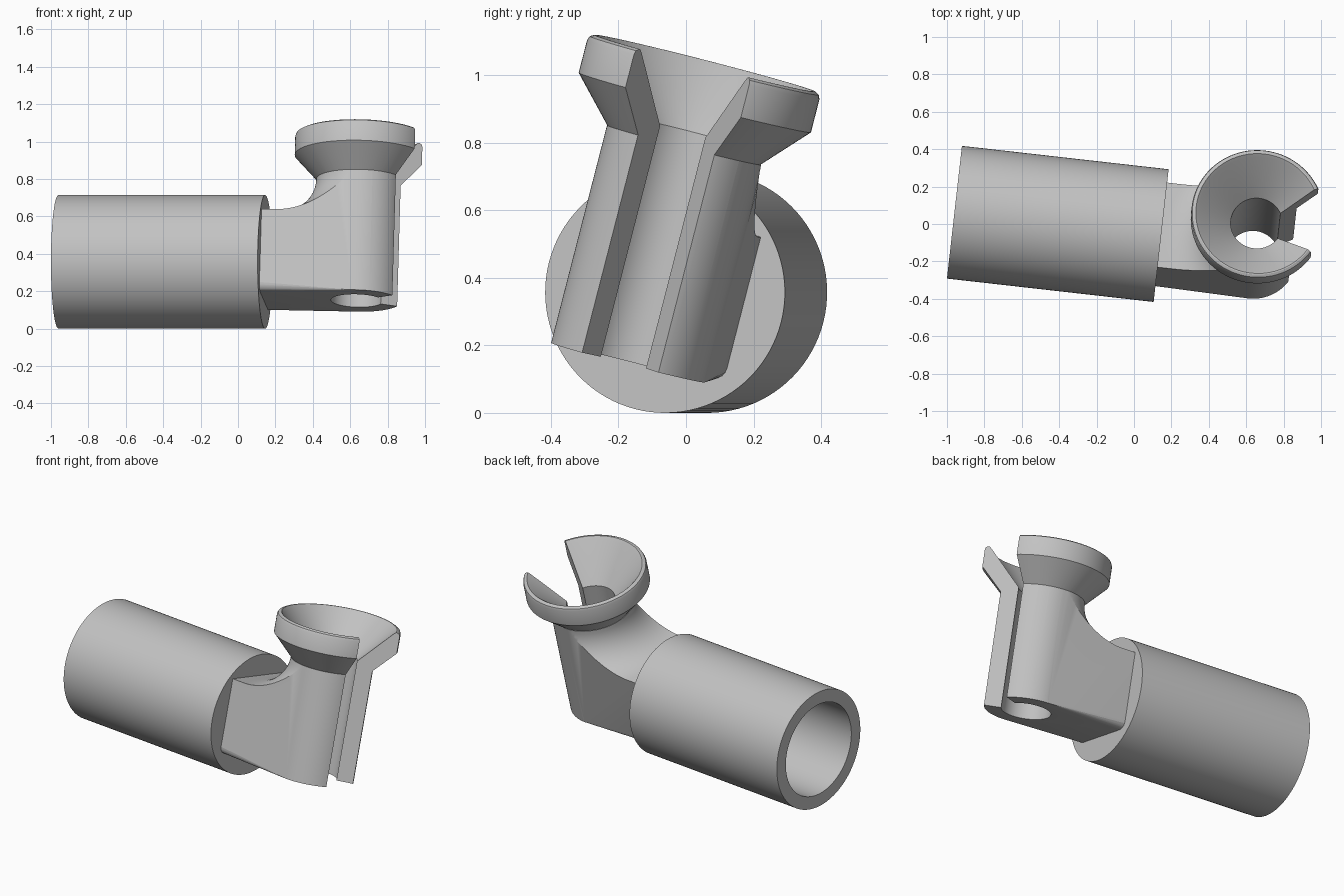
import bpy, bmesh
from math import radians, sin, cos, pi
from mathutils import Matrix

cube = bpy.data.objects.get("Cube")
if cube:
    bpy.data.objects.remove(cube, do_unlink=True)

grey = bpy.data.materials.new("plain grey")
grey.use_nodes = True
COLOUR = (0.54, 0.54, 0.54, 1)
grey.diffuse_color = COLOUR
grey.node_tree.nodes["Principled BSDF"].inputs["Base Color"].default_value = COLOUR

SEG = 96
POST_X = 0.5      # post axis, measured from the shoulder of the tube
POST_R = 0.235
BASE_Z = -0.215
ARM_Z = 0.23
NECK_Z = 0.45


def finish(name, bm):
    bmesh.ops.recalc_face_normals(bm, faces=bm.faces)
    mesh = bpy.data.meshes.new(name)
    bm.to_mesh(mesh)
    bm.free()
    mesh.materials.append(grey)
    obj = bpy.data.objects.new(name, mesh)
    bpy.context.collection.objects.link(obj)
    return obj


def revolve(name, profile, matrix):
    """Closed (radius, height) profile turned about z; zero radius lies on the axis."""
    bm = bmesh.new()
    rings = []
    for r, z in profile:
        if r == 0:
            rings.append([bm.verts.new((0, 0, z))] * SEG)
        else:
            rings.append([bm.verts.new((r * cos(2 * pi * i / SEG), r * sin(2 * pi * i / SEG), z))
                          for i in range(SEG)])
    for a, b in zip(rings, rings[1:]):
        for i in range(SEG):
            j = (i + 1) % SEG
            corners = list(dict.fromkeys((a[i], a[j], b[j], b[i])))
            bm.faces.new(corners)
    bm.transform(matrix)
    return finish(name, bm)


def prism(name, outline, z0, z1, round_base=0):
    """Closed upright prism, with its bottom edges rounded if asked."""
    bm = bmesh.new()
    low, high = [[bm.verts.new((x, y, z)) for x, y in outline] for z in (z0, z1)]
    base = bm.faces.new(low[::-1])
    bm.faces.new(high)
    for i in range(len(low)):
        bm.faces.new((low[i - 1], low[i], high[i], high[i - 1]))
    if round_base:
        bmesh.ops.bevel(bm, geom=list(base.edges), offset=round_base, segments=5,
                        profile=0.5, affect='EDGES')
    return finish(name, bm)


def combine(obj, other, operation):
    mod = obj.modifiers.new("combine", 'BOOLEAN')
    mod.operation = operation
    mod.solver = 'EXACT'
    mod.object = other
    bpy.context.view_layer.update()
    result = bpy.data.meshes.new_from_object(
        obj.evaluated_get(bpy.context.evaluated_depsgraph_get()))
    obj.modifiers.clear()
    obj.data = result
    bpy.data.objects.remove(other, do_unlink=True)


post = Matrix.Translation((POST_X, 0, 0))

# Arm and post: a round-ended block under a flat top that sweeps up into the neck
outline = [(-0.08, POST_R), (-0.08, -POST_R)]
outline += [(POST_X + POST_R * cos(a), POST_R * sin(a))
            for a in [radians(-90 + 180 * i / 48) for i in range(49)]]
elbow = prism("elbow", outline, BASE_Z, 0.6, 0.05)
sweep = [(0.48 - (0.479 - POST_R) * sin(a), ARM_Z + (NECK_Z - ARM_Z) * (1 - cos(a)))
         for a in [pi / 2 * i / 16 for i in range(17)]]
combine(elbow, revolve("sweep", [(0, -0.4), (0.7, -0.4), (0.7, ARM_Z)] + sweep + [(0, NECK_Z)],
                       post), 'INTERSECT')

# Flared cup on top of the post
combine(elbow, revolve("cup", [(0, 0.4), (0.2, 0.4), (POST_R - 0.001, NECK_Z), (0.355, 0.58),
                               (0.355, 0.68), (0.35, 0.693), (0.337, 0.7), (0, 0.7)], post), 'UNION')

# Sloping cut under the toe
bm = bmesh.new()
bmesh.ops.create_cube(bm, size=1)
bm.transform(Matrix.Translation((0.705, 0, 0)) @ Matrix.Rotation(radians(135), 4, 'Y')
             @ Matrix.Translation((0, 0, 0.5)) @ Matrix.Diagonal((2, 1, 1, 1)))
combine(elbow, finish("toe_cut", bm), 'DIFFERENCE')

# Bore with its funnel mouth
combine(elbow, revolve("bore", [(0, -0.5), (0.139, -0.5), (0.139, 0.49), (0.315, 0.685),
                                (0.333, 0.702), (0.333, 0.9), (0, 0.9)], post), 'DIFFERENCE')

# Wedge-shaped slot along the front of the post
reach = 0.7
combine(elbow, prism("slot", [(POST_X, 0), (POST_X + reach, -reach * 0.577),
                              (POST_X + reach, reach * 0.577)], -0.6, 1), 'DIFFERENCE')

# Tube with a blind socket open at the far end
tube = revolve("socket_tube", [(0, 0), (0.357, 0), (0.357, -1.112), (0.28, -1.112),
                               (0.28, -0.11), (0, -0.11)], Matrix.Rotation(radians(90), 4, 'Y'))

# Place both parts, turned and rolled about the tube axis
place = (Matrix.Translation((0.145, -0.062, 0.357)) @ Matrix.Rotation(radians(-6.45), 4, 'Z')
         @ Matrix.Rotation(radians(-14.5), 4, 'X'))
bpy.ops.object.select_all(action='DESELECT')
for obj in (elbow, tube):
    obj.data.transform(place)
    obj.select_set(True)
    bpy.context.view_layer.objects.active = obj
bpy.ops.object.shade_smooth_by_angle(angle=radians(25))
